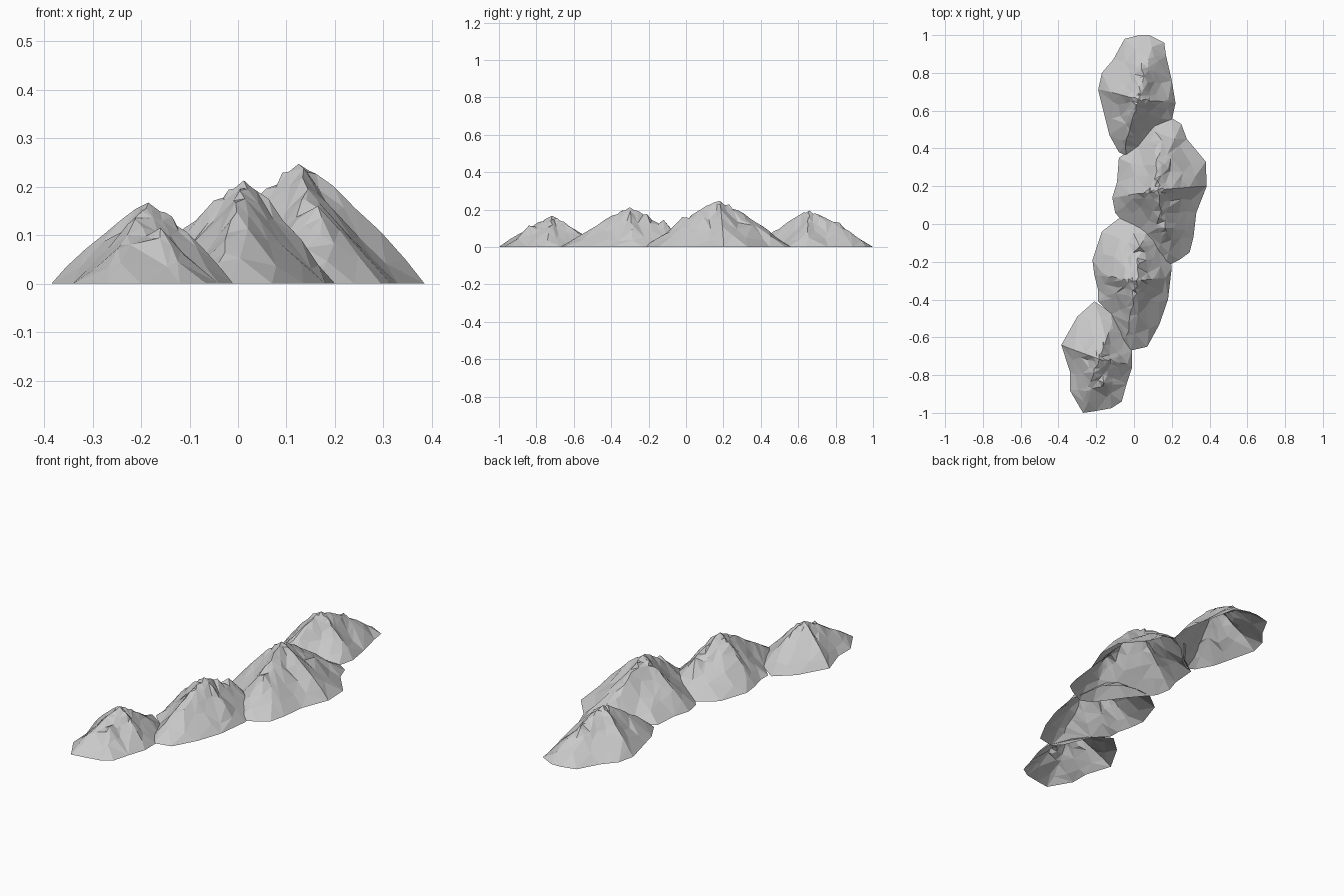
import bpy, math, random
from mathutils import Vector
from mathutils.geometry import delaunay_2d_cdt, intersect_line_line_2d

if "Cube" in bpy.data.objects:
    bpy.data.objects.remove(bpy.data.objects["Cube"])

rock = bpy.data.materials.new("rock grey")
rock.diffuse_color = (0.58, 0.58, 0.58, 1)
rock.use_nodes = True
rock.node_tree.nodes["Principled BSDF"].inputs["Base Color"].default_value = rock.diffuse_color

# Slope profile: fraction of the way from peak to foot -> fraction of height
PROFILE = [(0, 1), (0.1, 0.91), (0.28, 0.74), (0.45, 0.54), (0.68, 0.32), (1, 0)]
RINGS = [0.09, 0.2, 0.36, 0.54, 0.76]


def slope_height(t):
    for (t0, h0), (t1, h1) in zip(PROFILE, PROFILE[1:]):
        if t <= t1:
            return h0 + (h1 - h0) * (t - t0) / (t1 - t0)
    return 0.0


def foot_fraction(p, peak, outline):
    """How far p lies from the peak, as a fraction of the distance to the foot."""
    d = p - peak
    if d.length < 1e-6:
        return 0.0
    far = peak + d.normalized() * 3
    for a, b in zip(outline, outline[1:] + outline[:1]):
        hit = intersect_line_line_2d(peak, far, a, b)
        if hit:
            return min(1.0, d.length / (hit - peak).length)
    return 1.0


def mountain(name, peak, height, sub, sub_height, ridges, outline, seed):
    rng = random.Random(seed)
    peak, sub = Vector(peak), Vector(sub)
    outline = [Vector(p) for p in outline]
    ridges = [math.radians(a) for a in ridges]

    def surface(p):
        t = foot_fraction(p, peak, outline)
        d = p - peak
        a = math.atan2(d.y, d.x)
        # sharp spurs running down from the summit, with gullies between
        off = min(abs((a - r + math.pi) % (2 * math.pi) - math.pi) for r in ridges)
        spur = max(0.0, 1 - off / 0.55)
        z = height * slope_height(t)
        z += height * (0.14 * spur - 0.06) * math.sin(math.pi * min(1, t)) ** 0.8
        # lesser summit on the flank
        return max(z, sub_height - 1.1 * (p - sub).length) if t < 0.97 else 0.0

    pts = list(outline)
    zs = [0.0] * len(outline)

    def add(p, z):
        pts.append(p)
        zs.append(max(0.004, z))

    add(peak, height)
    add(sub, sub_height)
    # spur lines
    for r in ridges:
        ray = Vector((math.cos(r), math.sin(r)))
        reach = 0.01 / foot_fraction(peak + ray * 0.01, peak, outline)
        for t in (0.14, 0.28, 0.45, 0.65, 0.85):
            p = peak + ray * reach * t
            if (p - sub).length > 0.03:
                add(p, surface(p) + rng.uniform(-0.004, 0.004))
    # broken rings of rock between foot and summit
    for i, t in enumerate(RINGS):
        step = 2 if t < 0.3 else 1
        for k in range(i % step, len(outline), step):
            a, b = outline[k], outline[(k + 1) % len(outline)]
            q = a.lerp(b, rng.uniform(0.1, 0.9))
            p = peak.lerp(q, t * rng.uniform(0.9, 1.1))
            if (p - sub).length > 0.035:
                add(p, surface(p) + rng.uniform(-0.03, 0.03) * height)
    # crags around the lesser summit
    for k in range(7):
        a = k * math.tau / 7 + rng.uniform(-0.3, 0.3)
        r = rng.uniform(0.018, 0.05)
        p = sub + Vector((math.cos(a), math.sin(a))) * r
        add(p, surface(p))

    n = len(outline)
    edges = [(k, (k + 1) % n) for k in range(n)]
    co, _, faces, orig, _, _ = delaunay_2d_cdt(pts, edges, [list(range(n))], 1, 1e-5)
    verts = [(c.x, c.y, zs[o[0]] if o else 0.0) for c, o in zip(co, orig)]
    mesh = bpy.data.meshes.new(name)
    mesh.from_pydata(verts, [], faces)
    mesh.materials.append(rock)
    mesh.update()
    # every face looks upward, the underside stays open
    if sum(f.normal.z for f in mesh.polygons) < 0:
        mesh.flip_normals()
    bpy.context.collection.objects.link(bpy.data.objects.new(name, mesh))


# Outlines run clockwise from the far end
mountain("back_mountain", (0.02, 0.66), 0.195, (0.04, 0.82), 0.13,
         (-5, 75, 165, 255),
         [(-0.05, 0.98), (0.03, 1.0), (0.08, 1.0), (0.16, 0.96), (0.17, 0.89),
          (0.2, 0.76), (0.22, 0.64), (0.2, 0.55), (0.1, 0.49), (0.03, 0.41),
          (-0.04, 0.36), (-0.08, 0.38), (-0.13, 0.47), (-0.15, 0.55),
          (-0.19, 0.71), (-0.17, 0.8), (-0.11, 0.87)], 3)

mountain("tall_mountain", (0.125, 0.18), 0.247, (0.165, -0.02), 0.16,
         (5, 92, 190, 280),
         [(0.11, 0.54), (0.2, 0.56), (0.25, 0.53), (0.28, 0.45), (0.38, 0.33),
          (0.385, 0.2), (0.33, 0.06), (0.315, -0.07), (0.295, -0.15),
          (0.24, -0.19), (0.16, -0.23), (0.1, -0.2), (0.0, -0.06),
          (-0.1, 0.06), (-0.115, 0.14), (-0.09, 0.22), (-0.08, 0.35),
          (0.02, 0.42)], 5)

mountain("middle_mountain", (0.012, -0.3), 0.213, (0.03, -0.12), 0.145,
         (5, 80, 172, 260),
         [(-0.08, 0.03), (0.0, 0.04), (0.1, 0.02), (0.17, -0.05), (0.2, -0.23),
          (0.18, -0.4), (0.135, -0.53), (0.07, -0.65), (-0.02, -0.67),
          (-0.065, -0.62), (-0.12, -0.48), (-0.19, -0.41), (-0.19, -0.35),
          (-0.21, -0.27), (-0.22, -0.19), (-0.17, -0.04)], 8)

mountain("front_mountain", (-0.185, -0.715), 0.167, (-0.16, -0.84), 0.115,
         (70, 160, 250, 350),
         [(-0.21, -0.41), (-0.12, -0.47), (-0.05, -0.58), (-0.01, -0.67),
          (-0.01, -0.76), (-0.04, -0.85), (-0.065, -0.94), (-0.12, -0.975),
          (-0.2, -0.99), (-0.27, -1.0), (-0.34, -0.88), (-0.34, -0.78),
          (-0.385, -0.64), (-0.3, -0.49)], 11)
